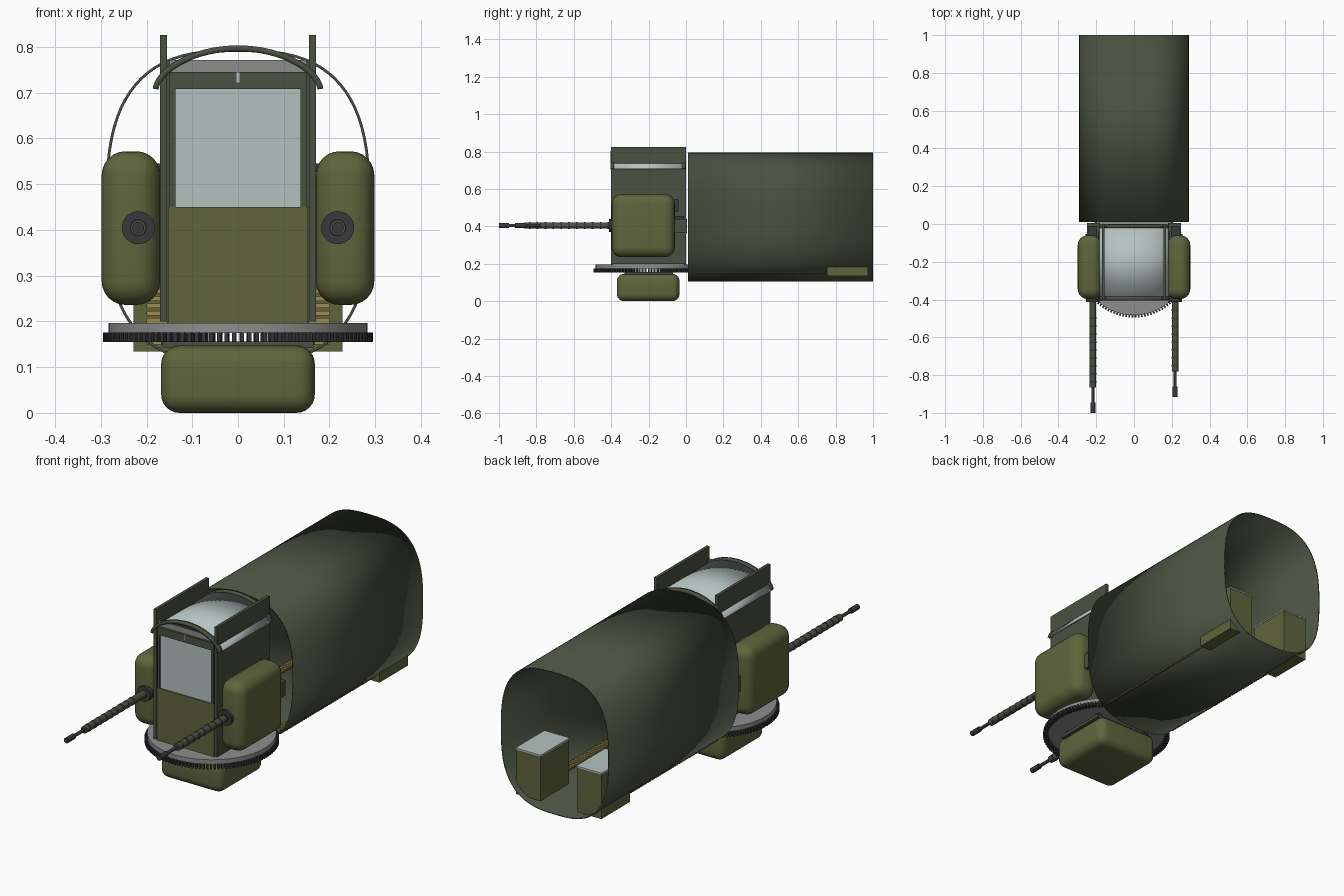
import bpy, bmesh, math
from mathutils import Matrix, Vector

cube = bpy.data.objects.get("Cube")
if cube:
    bpy.data.objects.remove(cube, do_unlink=True)


def material(name, r, g, b):
    m = bpy.data.materials.new(name)
    m.use_nodes = True
    m.diffuse_color = (r, g, b, 1)
    m.node_tree.nodes["Principled BSDF"].inputs["Base Color"].default_value = (r, g, b, 1)
    return m


OLIVE = material("olive", 0.115, 0.13, 0.045)
GREEN = material("dark_green", 0.068, 0.082, 0.052)
GLASS = material("pale_glass", 0.46, 0.54, 0.53)
STEEL = material("grey_steel", 0.27, 0.27, 0.27)
GUNMETAL = material("gunmetal", 0.04, 0.04, 0.046)
BRASS = material("brass", 0.35, 0.26, 0.08)


def finish(name, bm, mat, smooth=False):
    bmesh.ops.recalc_face_normals(bm, faces=bm.faces)
    mesh = bpy.data.meshes.new(name)
    bm.to_mesh(mesh)
    bm.free()
    obj = bpy.data.objects.new(name, mesh)
    bpy.context.collection.objects.link(obj)
    mesh.materials.append(mat)
    if smooth:
        bpy.ops.object.select_all(action='DESELECT')
        obj.select_set(True)
        bpy.context.view_layer.objects.active = obj
        bpy.ops.object.shade_smooth_by_angle(angle=math.radians(35))
    return obj


def add_box(bm, lo, hi, turn=None):
    size = [b - a for a, b in zip(lo, hi)]
    mid = Vector([(a + b) / 2 for a, b in zip(lo, hi)])
    place = Matrix.Translation(mid) @ Matrix.Diagonal((*size, 1))
    return bmesh.ops.create_cube(bm, size=1, matrix=(turn or Matrix()) @ place)


def box(name, lo, hi, mat, bevel=0.0):
    bm = bmesh.new()
    add_box(bm, lo, hi)
    if bevel:
        bmesh.ops.bevel(bm, geom=bm.edges[:], offset=bevel, segments=6,
                        profile=0.5, affect='EDGES')
    return finish(name, bm, mat, bevel > 0)


def boxes(name, spans, mat):
    bm = bmesh.new()
    for lo, hi in spans:
        add_box(bm, lo, hi)
    return finish(name, bm, mat)


def rod(name, x, z, y0, y1, r, mat, sides=24):
    bm = bmesh.new()
    place = Matrix.Translation((x, (y0 + y1) / 2, z)) @ Matrix.Rotation(math.pi / 2, 4, 'X')
    bmesh.ops.create_cone(bm, cap_ends=True, segments=sides, radius1=r, radius2=r,
                          depth=abs(y1 - y0), matrix=place)
    return finish(name, bm, mat, True)


def sheet(name, profile, y0, y1, thick, mat, closed=False):
    """Extrude an x-z profile along y and give it a thickness."""
    bm = bmesh.new()
    a = [bm.verts.new((x, y0, z)) for x, z in profile]
    b = [bm.verts.new((x, y1, z)) for x, z in profile]
    n = len(profile)
    for i in range(n if closed else n - 1):
        j = (i + 1) % n
        bm.faces.new((a[i], a[j], b[j], b[i]))
    obj = finish(name, bm, mat, True)
    mod = obj.modifiers.new("thickness", 'SOLIDIFY')
    mod.thickness = thick
    mod.offset = -1 if closed else 0
    return obj


# Fuselage: open rounded tube
def hull_point(t, n=2.8):
    c, s = math.cos(t), math.sin(t)
    return (0.29 * math.copysign(abs(c) ** (2 / n), c),
            0.45 + 0.345 * math.copysign(abs(s) ** (2 / n), s))


sheet("fuselage", [hull_point(math.tau * i / 80) for i in range(80)],
      0.01, 1.0, 0.006, GREEN, closed=True)

# Turntable and its toothed ring
CENTRE = Vector((0, -0.2, 0))
bm = bmesh.new()
bmesh.ops.create_cone(bm, cap_ends=True, segments=72, radius1=0.283, radius2=0.283,
                      depth=0.022, matrix=Matrix.Translation(CENTRE + Vector((0, 0, 0.186))))
finish("turntable", bm, STEEL, True)

bm = bmesh.new()
TEETH = 110
for i in range(TEETH):
    turn = Matrix.Translation(CENTRE) @ Matrix.Rotation(math.tau * i / TEETH, 4, 'Z')
    add_box(bm, (0.272, -0.0045, 0.155), (0.295, 0.0045, 0.176), turn)
finish("ring_gear_teeth", bm, GUNMETAL)

# Belly pod hanging below the ring
box("belly_pod", (-0.168, -0.37, 0), (0.168, -0.035, 0.147), OLIVE, 0.04)
box("belly_pod_mount", (-0.165, -0.33, 0.142), (0.165, -0.07, 0.156), GREEN)
boxes("belly_pod_struts", [((x - 0.01, y - 0.01, 0.15), (x + 0.01, y + 0.01, 0.18))
                           for x in (-0.14, 0.14) for y in (-0.31, -0.09)], GUNMETAL)

# Cabin front
box("cabin_front_panel", (-0.153, -0.402, 0.197), (0.153, -0.39, 0.45), OLIVE)
box("windshield", (-0.14, -0.396, 0.45), (0.14, -0.391, 0.71), GLASS)
boxes("windshield_frame", [((-0.15, -0.402, 0.45), (-0.137, -0.385, 0.72)),
                           ((0.137, -0.402, 0.45), (0.15, -0.385, 0.72)),
                           ((-0.15, -0.402, 0.708), (0.15, -0.385, 0.745))], GREEN)
box("upper_front_pane", (-0.15, -0.392, 0.745), (0.15, -0.387, 0.772), STEEL)
box("pane_post", (-0.003, -0.404, 0.722), (0.003, -0.398, 0.745), GLASS)

# Cabin rear doorway frame
boxes("rear_frame", [((-0.155, -0.012, 0.197), (-0.138, 0, 0.77)),
                     ((0.138, -0.012, 0.197), (0.155, 0, 0.77)),
                     ((-0.155, -0.012, 0.725), (0.155, 0, 0.77))], GREEN)

# Arched roof glazing with end hoops


def arch(w, top, foot=0.708, count=32):
    pts = []
    for i in range(count + 1):
        u = math.sin(math.pi * (i / count - 0.5))
        pts.append((w * u, foot + (top - foot) * max(0, 1 - u * u) ** 0.6))
    return pts


sheet("roof_glass", arch(0.182, 0.793), -0.39, -0.02, 0.005, GLASS)
sheet("roof_front_hoop", arch(0.18, 0.797), -0.404, -0.385, 0.013, GREEN)
sheet("roof_rear_hoop", arch(0.18, 0.797), -0.022, -0.002, 0.013, GREEN)

for side, label in ((1, "left"), (-1, "right")):
    def span(x0, x1):
        return sorted((side * x0, side * x1))

    def side_box(name, x, y, z, mat, bevel=0.0):
        a, b = span(*x)
        return box(label + "_" + name, (a, y[0], z[0]), (b, y[1], z[1]), mat, bevel)

    # Cabin wall rising through the roof as a fin
    side_box("cabin_wall", (0.155, 0.17), (-0.402, 0), (0.2, 0.826), GREEN)

    # Gun pod
    side_box("gun_pod", (0.17, 0.298), (-0.397, -0.06), (0.236, 0.572), OLIVE, 0.052)
    side_box("gun_breech", (0.18, 0.25), (-0.07, 0.005), (0.365, 0.44), GREEN)
    side_box("breech_cover", (0.195, 0.24), (-0.065, -0.01), (0.44, 0.455), GUNMETAL)
    side_box("pod_bracket", (0.165, 0.19), (-0.12, -0.04), (0.48, 0.545), GUNMETAL)

    # Gun, with one barrel run further out than the other
    gx, gz = side * 0.218, 0.405
    shift = 0.0 if side < 0 else 0.085
    rod(label + "_gun_collar", gx, gz, -0.412, -0.38, 0.036, GUNMETAL, 32)
    rod(label + "_barrel_sleeve", gx, gz, -0.865 + shift, -0.39, 0.017, GREEN)
    rod(label + "_barrel", gx, gz, -0.96 + shift, -0.86 + shift, 0.008, GUNMETAL, 16)
    rod(label + "_muzzle", gx, gz, -1.0 + shift, -0.945 + shift, 0.013, GUNMETAL, 16)
    for i in range(9):
        y = -0.84 + shift + i * 0.042
        rod(label + "_sleeve_band", gx, gz, y, y + 0.008, 0.0185, GUNMETAL, 16)

    # Ammunition box with pale lid
    side_box("ammo_box", (0.097, 0.228), (0.755, 0.972), (0.134, 0.35), OLIVE)
    side_box("ammo_box_lid", (0.095, 0.23), (0.753, 0.974), (0.35, 0.357), GLASS)

    # Cartridge belt along the floor and up to the breech
    bm = bmesh.new()
    path = [(0.75 - 0.016 * i, 0.155) for i in range(45)]
    path += [(0.035, 0.17 + 0.016 * i) for i in range(15)]
    for y, z in path:
        a, b = span(0.155, 0.2)
        add_box(bm, (a, y - 0.005, z - 0.005), (b, y + 0.005, z + 0.005))
    finish(label + "_cartridge_belt", bm, BRASS)
    boxes(label + "_belt_links",
          [((min(side * x, side * (x + 0.01)), 0.04, 0.15),
            (max(side * x, side * (x + 0.01)), 0.755, 0.158)) for x in (0.158, 0.187)],
          GUNMETAL)
